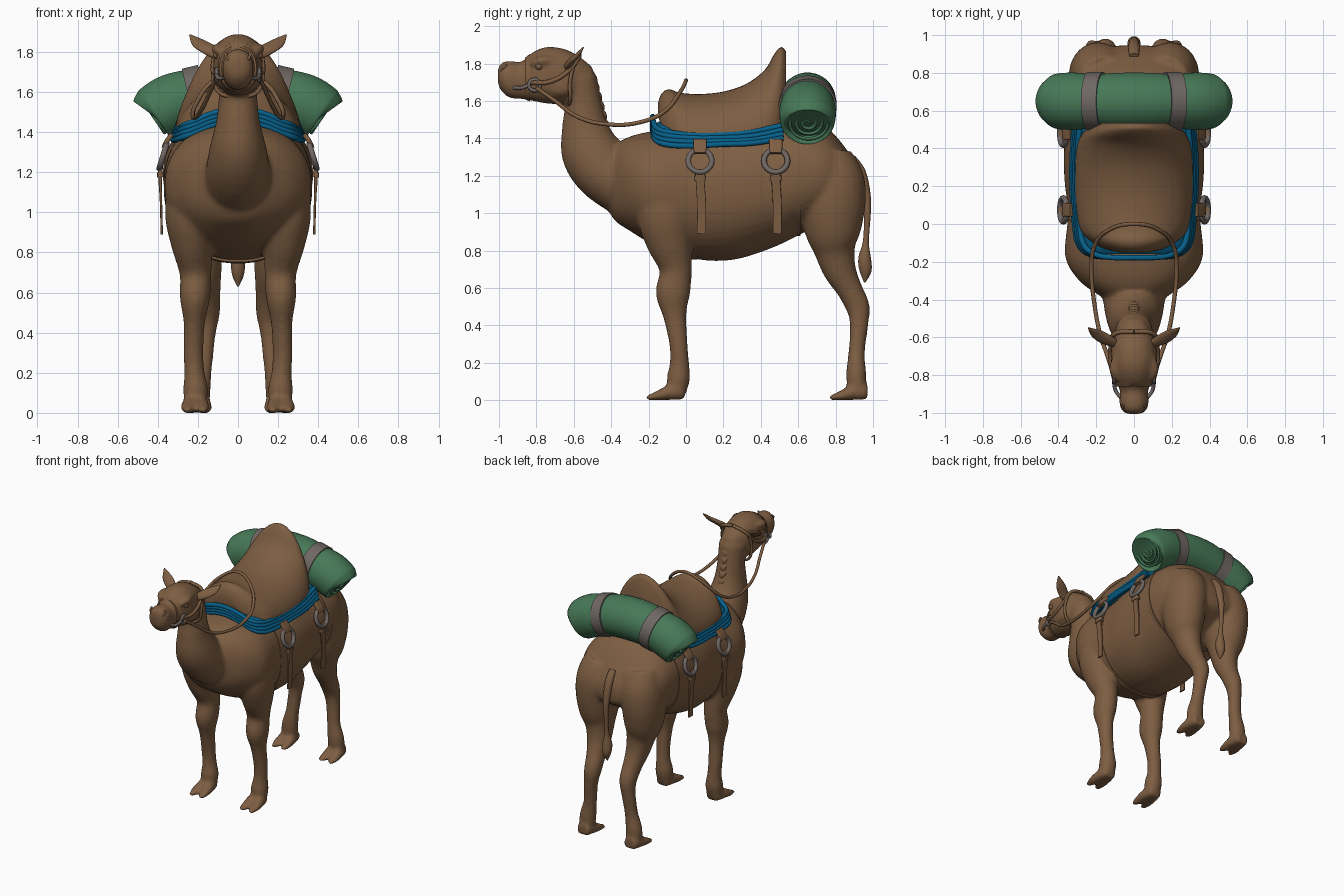
import bpy, bmesh, math
from mathutils import Vector

if "Cube" in bpy.data.objects:
    bpy.data.objects.remove(bpy.data.objects["Cube"], do_unlink=True)

X, Y = Vector((1, 0, 0)), Vector((0, 1, 0))


def material(name, rgb):
    m = bpy.data.materials.new(name)
    m.use_nodes = True
    m.diffuse_color = (*rgb, 1)
    bsdf = next(n for n in m.node_tree.nodes if n.type == "BSDF_PRINCIPLED")
    bsdf.inputs["Base Color"].default_value = (*rgb, 1)
    return m


BROWN = material("hide_brown", (0.205, 0.11, 0.054))
GREEN = material("roll_green", (0.062, 0.19, 0.095))
BLUE = material("blanket_blue", (0.002, 0.12, 0.26))
GREY = material("metal_grey", (0.16, 0.135, 0.125))


def finish(ob, mat, angle=0.9):
    ob.data.materials.append(mat)
    bpy.ops.object.select_all(action="DESELECT")
    ob.select_set(True)
    bpy.context.view_layer.objects.active = ob
    bpy.ops.object.shade_smooth_by_angle(angle=angle)
    return ob


def spline(rows, n):
    """Catmull-Rom through rows of numbers."""
    out = []
    for i in range(len(rows) - 1):
        a, b = rows[max(i - 1, 0)], rows[i]
        c, d = rows[i + 1], rows[min(i + 2, len(rows) - 1)]
        for k in range(n):
            t = k / n
            out.append([q + 0.5 * t * (r - p + t * (2 * p - 5 * q + 4 * r - s + t * (3 * (q - r) + s - p)))
                        for p, q, r, s in zip(a, b, c, d)])
    return out + [list(rows[-1])]


def skin(bm, rings):
    """Bridge rings of points and cap both ends."""
    vs = [[bm.verts.new(p) for p in ring] for ring in rings]
    for a, b in zip(vs, vs[1:]):
        for i in range(len(a)):
            j = (i + 1) % len(a)
            bm.faces.new((a[i], a[j], b[j], b[i]))
    bm.faces.new(vs[0])
    bm.faces.new(vs[-1])


def loft(bm, rows, axis=X, along=None, power=1.0, n=4, sides=24):
    """Rows are x, y, z, radius along axis, radius across it."""
    rows = spline(rows, n)
    rings = []
    for i, row in enumerate(rows):
        c = Vector(row[:3])
        t = along or (Vector(rows[min(i + 1, len(rows) - 1)][:3]) - Vector(rows[max(i - 1, 0)][:3])).normalized()
        u = (axis - t * axis.dot(t)).normalized()
        v = t.cross(u)
        ring = []
        for k in range(sides):
            a = 2 * math.pi * (k + 0.5) / sides
            ca, sa = math.cos(a), math.sin(a)
            ring.append(c + u * row[3] * math.copysign(abs(ca) ** power, ca)
                        + v * row[4] * math.copysign(abs(sa) ** power, sa))
        rings.append(ring)
    skin(bm, rings)


def build(name, bm, mat, angle=0.9):
    bmesh.ops.recalc_face_normals(bm, faces=bm.faces)
    me = bpy.data.meshes.new(name)
    bm.to_mesh(me)
    bm.free()
    ob = bpy.data.objects.new(name, me)
    bpy.context.collection.objects.link(ob)
    return finish(ob, mat, angle)


def part(name, rows, mat, **kw):
    bm = bmesh.new()
    loft(bm, rows, **kw)
    return build(name, bm, mat)


def tube(name, pts, r, mat):
    cu = bpy.data.curves.new(name, "CURVE")
    cu.dimensions = "3D"
    cu.bevel_depth, cu.bevel_resolution, cu.resolution_u = r, 2, 6
    cu.use_fill_caps = True
    sp = cu.splines.new("BEZIER")
    sp.bezier_points.add(len(pts) - 1)
    for b, p in zip(sp.bezier_points, pts):
        b.co = p
        b.handle_left_type = b.handle_right_type = "AUTO"
    ob = bpy.data.objects.new(name, cu)
    bpy.context.collection.objects.link(ob)
    cu.materials.append(mat)
    return ob


def lengthwise(table):
    """Rows of y, bottom, top, half width to loft rows."""
    return [(0, y, (b + t) / 2, w, (t - b) / 2) for y, b, t, w in table]


def flip(rows, s, dx=0, dy=0):
    return [(s * (r[0] + dx), r[1] + dy, *r[2:]) for r in rows]


# Animal: torso, neck, head and legs fused into one skin
torso = lengthwise([(-.42, 1.03, 1.3, .11), (-.38, .96, 1.36, .18), (-.3, .905, 1.41, .29), (-.17, .83, 1.44, .365),
                    (.05, .755, 1.47, .35), (.25, .75, 1.5, .37), (.45, .81, 1.5, .37), (.62, .89, 1.5, .37),
                    (.76, .96, 1.45, .345), (.87, 1.02, 1.325, .26), (.93, 1.06, 1.22, .15), (.945, 1.1, 1.16, .08)])
head = lengthwise([(-.5, 1.7, 1.78, .05), (-.56, 1.62, 1.83, .09), (-.64, 1.585, 1.875, .118), (-.74, 1.585, 1.89, .122),
                   (-.82, 1.6, 1.86, .1), (-.88, 1.61, 1.81, .075), (-.94, 1.615, 1.815, .078),
                   (-.985, 1.65, 1.805, .066), (-1.006, 1.69, 1.775, .035)])
neck = [(0, -.25, 1.12, .18, .18), (0, -.43, 1.22, .16, .165), (0, -.51, 1.335, .138, .16), (0, -.54, 1.46, .108, .125),
        (0, -.55, 1.585, .096, .1), (0, -.575, 1.72, .1, .1)]
front_leg = [(.21, -.13, 1.22, .13, .14), (.235, -.115, 1.0, .13, .15), (.23, -.09, .85, .106, .125),
             (.212, -.055, .7, .08, .087), (.215, -.07, .57, .075, .092), (.218, -.06, .45, .053, .062),
             (.222, -.04, .3, .05, .049), (.217, -.035, .2, .05, .051), (.212, -.04, .12, .062, .062),
             (.212, -.05, .04, .056, .05)]
hind_leg = [(.15, .77, 1.3, .14, .12), (.18, .79, 1.18, .155, .165), (.195, .785, 1.05, .15, .175),
            (.19, .785, .9, .13, .15), (.175, .795, .8, .1, .11),
            (.165, .82, .7, .083, .09), (.155, .87, .6, .068, .07), (.15, .918, .5, .06, .064),
            (.16, .925, .4, .05, .049), (.175, .912, .25, .048, .044), (.195, .91, .14, .06, .054),
            (.2, .915, .04, .058, .05)]
toe = [(.012, -.01, .042, .035, .04), (.024, -.08, .042, .042, .042), (.036, -.16, .022, .036, .024),
       (.042, -.215, .012, .014, .012)]
bm = bmesh.new()
loft(bm, torso, along=Y, power=.9, sides=40)
loft(bm, head, along=Y, power=.9)
loft(bm, neck)
for s in (1, -1):
    loft(bm, flip(front_leg, s))
    loft(bm, flip(hind_leg, s))
    for q in (1, -1):
        loft(bm, [(s * .213 + r[0], *r[1:]) for r in flip(toe, q)])
        loft(bm, [(s * .2 + r[0], *r[1:]) for r in flip(toe, q, dy=.98)])
    # brow and cheek bulges
    loft(bm, [(s * .09, -.84, 1.8, .01, .01), (s * .1, -.77, 1.815, .033, .028), (s * .1, -.69, 1.82, .01, .01)])
    loft(bm, [(s * .08, -.75, 1.65, .02, .02), (s * .085, -.66, 1.68, .04, .06), (s * .07, -.58, 1.7, .02, .02)])
animal = build("animal_body", bm, BROWN, 1.2)
rm = animal.modifiers.new("fuse", "REMESH")
rm.mode, rm.voxel_size, rm.use_smooth_shade = "VOXEL", .014, True
sm = animal.modifiers.new("relax", "SMOOTH")
sm.factor, sm.iterations = .5, 5

# Ears, eyes and nostrils
for s, side in ((1, "left"), (-1, "right")):
    part(side + "_ear", flip([(.09, -.635, 1.78, .022, .022), (.14, -.615, 1.81, .036, .018), (.2, -.58, 1.845, .032, .013),
                              (.24, -.55, 1.885, .004, .004)], s), BROWN)
    bpy.ops.mesh.primitive_uv_sphere_add(segments=16, ring_count=10, radius=.02, location=(s * .104, -.785, 1.785))
    bpy.context.object.name = side + "_eye"
    finish(bpy.context.object, BROWN)
    tube(side + "_nostril", [(s * .045, -.99, 1.76), (s * .06, -.975, 1.78), (s * .058, -.96, 1.795)], .007, BROWN)

# Mane tufts down the back of the neck
for i in range(6):
    y, z = -.48 + .013 * i, 1.7 - .05 * i
    part("mane_tuft", [(0, y - .05, z + .02, .03, .02), (0, y, z - .02, .028, .016), (0, y + .012, z - .06, .003, .003)],
         BROWN)

# Tail with tuft
part("tail", [(0, .89, 1.3, .025, .015), (0, .935, 1.22, .03, .026), (0, .965, 1.1, .024, .022), (0, .97, 1.0, .018, .018),
              (0, .962, .85, .016, .016), (0, .955, .76, .034, .034), (0, .96, .69, .03, .032), (0, .955, .63, .004, .004)],
     BROWN)


def arch(name, table, power, mat):
    """Draped shape: rows of y, bottom, top, half width."""
    rings = []
    for y, b, t, w in spline(table, 4):
        ring = []
        for k in range(25):
            a = math.pi * (k / 24 - .5)
            ring.append((w * math.sin(a), y, b + (t - b) * max(math.cos(a), 0) ** power))
        rings.append(ring)
    bm = bmesh.new()
    skin(bm, rings)
    return build(name, bm, mat)


# Saddle and blanket with folded hems
arch("saddle", [(-.15, 1.52, 1.59, .08), (-.13, 1.47, 1.64, .16), (-.09, 1.44, 1.662, .23), (-.03, 1.42, 1.643, .285),
                (.08, 1.415, 1.637, .305), (.2, 1.415, 1.65, .312), (.32, 1.42, 1.69, .312), (.42, 1.44, 1.765, .3),
                (.475, 1.46, 1.855, .275), (.51, 1.48, 1.888, .24), (.535, 1.52, 1.865, .19)], 1.15, BROWN)
cloth = [(-.16, 1.39, 1.48, .23), (-.12, 1.37, 1.5, .285), (0, 1.355, 1.52, .312), (.2, 1.36, 1.53, .325),
         (.35, 1.37, 1.53, .325), (.52, 1.4, 1.54, .312)]
arch("blanket", cloth, 1, BLUE)
for i in range(4):
    lift = .005 + .02 * i
    edge = [(w + .004 - lift * .45, y, b + lift + .004 * math.sin(9 * y + i)) for y, b, t, w in reversed(cloth)]
    edge += [(.14, -.175, 1.425 + lift), (0, -.178, 1.45 + lift)]
    tube("blanket_hem", edge + [(-x, y, z) for x, y, z in reversed(edge[:-1])], .015, BLUE)

# Bedroll, its coiled ends and straps
half = [(.425, .65, 1.483, .115, .115), (.42, .65, 1.488, .137, .137), (.4, .65, 1.5, .147, .147),
        (.32, .65, 1.542, .152, .152), (.2, .65, 1.577, .144, .144), (.1, .65, 1.595, .15, .15)]
part("bedroll", flip(half, -1) + [(0, .65, 1.6, .152, .152)] + half[::-1], GREEN, axis=Y, sides=32)
for s in (1, -1):
    coil = []
    for k in range(37):
        a, r = k * math.pi / 6, .01 + .0028 * k
        d = r * math.sin(a)
        coil.append((s * (.423 + .56 * d), .65 + r * math.cos(a), 1.483 + .83 * d))
    tube("bedroll_coil", coil, .009, GREEN)
    part("bedroll_strap", flip([(.165, .65, 1.585, .155, .155), (.245, .65, 1.566, .155, .155)], s), GREY,
         axis=Y, n=1, sides=32)

# Girths around the belly
for y, z, w, h in ((.04, 1.113, .354, .362), (.59, 1.19, .374, .312)):
    part("girth", [(0, y - .022, z, w, h), (0, y + .022, z, w, h)], BROWN, along=Y, power=.9, n=1, sides=48)

# Rings and hanging straps on both flanks
for s in (1, -1):
    for y in (.075, .48):
        bpy.ops.mesh.primitive_torus_add(major_radius=.063, minor_radius=.015, major_segments=32, minor_segments=10,
                                         location=(s * .374, y, 1.28), rotation=(0, s * (math.pi / 2 - .3), 0))
        bpy.context.object.name = "flank_ring"
        finish(bpy.context.object, GREY)
        part("ring_strap", flip([(.33, y, 1.39, .035, .012), (.358, y, 1.35, .035, .012), (.37, y, 1.32, .03, .012)], s),
             BROWN, axis=Y, power=.35)
        part("hanging_strap", flip([(.385, y, 1.235, .03, .012), (.388, y, 1.18, .024, .01), (.384, y + .008, 1.05, .024, .006),
                                    (.38, y + .008, .89, .024, .006)], s), BROWN, axis=Y, power=.35)
        part("strap_keeper", flip([(.388, y, 1.2, .032, .016), (.387, y, 1.175, .032, .016)], s), BROWN,
             axis=Y, power=.35, n=1)

# Bridle and reins
part("noseband", lengthwise([(-.86, 1.607, 1.832, .092), (-.835, 1.597, 1.852, .1)]), BROWN, along=Y, power=.9, n=1)
for s in (1, -1):
    tube("cheek_strap", [(s * .1, -.84, 1.7), (s * .122, -.74, 1.7), (s * .122, -.64, 1.75), (s * .1, -.58, 1.82),
                         (0, -.57, 1.85)], .012, BROWN)
    tube("throat_strap", [(s * .11, -.6, 1.8), (s * .125, -.62, 1.7), (s * .095, -.62, 1.6), (0, -.64, 1.575)], .01, BROWN)
    bpy.ops.mesh.primitive_torus_add(major_radius=.03, minor_radius=.01, major_segments=24, minor_segments=8,
                                     location=(s * .106, -.81, 1.685), rotation=(0, math.pi / 2, 0))
    bpy.context.object.name = "bit_ring"
    finish(bpy.context.object, GREY)
    tube("bit_bar", [(s * .106, -.84, 1.685), (s * .098, -.88, 1.67), (s * .07, -.92, 1.67)], .01, GREY)
rein = [(.108, -.8, 1.67), (.14, -.7, 1.6), (.18, -.58, 1.515), (.21, -.42, 1.475), (.225, -.25, 1.485),
        (.21, -.12, 1.54), (.13, -.03, 1.65)]
tube("reins", rein + [(0, 0, 1.71)] + [(-x, y, z) for x, y, z in reversed(rein)], .011, BROWN)
